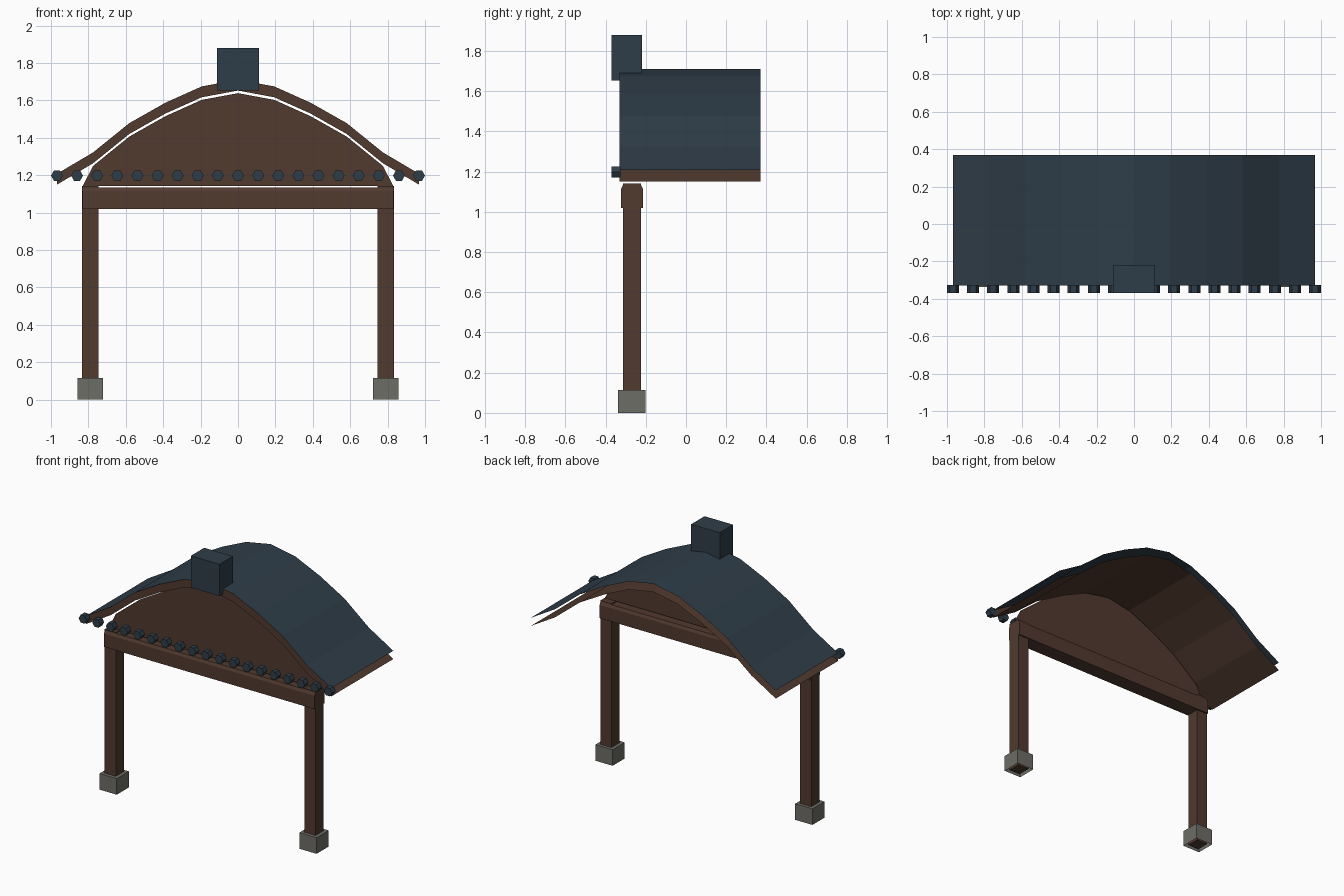
import bpy, bmesh, math
from mathutils import Matrix

if "Cube" in bpy.data.objects:
    bpy.data.objects.remove(bpy.data.objects["Cube"])


def material(name, rgb):
    m = bpy.data.materials.new(name)
    m.diffuse_color = (*rgb, 1)
    m.use_nodes = True
    m.node_tree.nodes["Principled BSDF"].inputs["Base Color"].default_value = m.diffuse_color
    return m


SLATE = material("slate tile", (0.028, 0.047, 0.066))
WOOD = material("dark wood", (0.082, 0.042, 0.028))
STONE = material("grey stone", (0.155, 0.153, 0.135))


def finish(name, bm, mat):
    me = bpy.data.meshes.new(name)
    bm.to_mesh(me)
    bm.free()
    me.materials.append(mat)
    ob = bpy.data.objects.new(name, me)
    bpy.context.collection.objects.link(ob)
    return ob


def box(name, x0, x1, y0, y1, z0, z1, mat, open_bottom=False):
    bm = bmesh.new()
    bmesh.ops.create_cube(bm, size=1)
    for v in bm.verts:
        v.co.x = x1 if v.co.x > 0 else x0
        v.co.y = y1 if v.co.y > 0 else y0
        v.co.z = z1 if v.co.z > 0 else z0
    if open_bottom:
        bm.normal_update()
        low = [f for f in bm.faces if f.normal.z < -0.5]
        bmesh.ops.delete(bm, geom=low, context='FACES_ONLY')
    return finish(name, bm, mat)


# Curved gable profile, mirrored about the centre
half = [(0, 1.711), (0.194, 1.675), (0.388, 1.588),
        (0.581, 1.479), (0.775, 1.322), (0.968, 1.208)]
arch = [(-x, z) for x, z in half[:0:-1]] + half
FRONT, BACK, THICK = -0.33, 0.37, 0.058


def sheet(bm, drop, flip):
    a = [bm.verts.new((x, FRONT, z - drop)) for x, z in arch]
    b = [bm.verts.new((x, BACK, z - drop)) for x, z in arch]
    for i in range(len(arch) - 1):
        f = bm.faces.new((a[i], a[i + 1], b[i + 1], b[i]))
        if flip:
            f.normal_flip()
    return a


# Roof: open tile sheet above
bm = bmesh.new()
sheet(bm, 0, False)
finish("roof_tiles", bm, SLATE)

# Wooden ceiling sheet with the curved board across the front
bm = bmesh.new()
low = sheet(bm, THICK, True)
top = [bm.verts.new((x, FRONT, z)) for x, z in arch]
for i in range(len(arch) - 1):
    bm.faces.new((low[i], low[i + 1], top[i + 1], top[i]))
finish("roof_ceiling_and_front_board", bm, WOOD)

# Thin gable panel just under the ceiling
bm = bmesh.new()
outline = [(-0.83, 1.143)] + [(x, z - THICK - 0.014) for x, z in arch[1:-1]] + [(0.83, 1.143)]
bm.faces.new([bm.verts.new((x, -0.27, z)) for x, z in reversed(outline)]).normal_flip()
finish("gable_panel", bm, WOOD)

# Cross beam with chamfered top edges
bm = bmesh.new()
section = [(-0.323, 1.02), (-0.214, 1.02), (-0.214, 1.115),
           (-0.224, 1.135), (-0.313, 1.135), (-0.323, 1.115)]
f = bm.faces.new([bm.verts.new((-0.832, y, z)) for y, z in section])
ext = bmesh.ops.extrude_face_region(bm, geom=[f], use_keep_orig=True)
for g in ext["geom"]:
    if isinstance(g, bmesh.types.BMVert):
        g.co.x = 0.832
bmesh.ops.recalc_face_normals(bm, faces=bm.faces)
finish("cross_beam", bm, WOOD)

# Posts on stone footings
for side, s in (("left", -1), ("right", 1)):
    c = 0.789 * s
    box(side + "_post", c - 0.044, c + 0.044, -0.314, -0.224, 0.005, 1.142, WOOD)
    box(side + "_footing", c - 0.068, c + 0.068, -0.338, -0.202, 0, 0.115, STONE, True)

# Ridge end block
box("ridge_block", -0.113, 0.113, -0.37, -0.22, 1.653, 1.88, SLATE)

# Row of hexagonal eave tile ends
for i in range(19):
    bm = bmesh.new()
    bmesh.ops.create_cone(bm, cap_ends=True, segments=6, radius1=0.032, radius2=0.032, depth=0.043)
    bmesh.ops.rotate(bm, verts=bm.verts, matrix=Matrix.Rotation(math.pi / 2, 3, 'X'))
    # put a hexagon corner to each side
    if max(v.co.x for v in bm.verts) < 0.03:
        bmesh.ops.rotate(bm, verts=bm.verts, matrix=Matrix.Rotation(math.pi / 6, 3, 'Y'))
    bmesh.ops.translate(bm, verts=bm.verts, vec=(-0.968 + i * 1.936 / 18, -0.348, 1.198))
    finish("eave_tile_end_%02d" % (i + 1), bm, SLATE)
